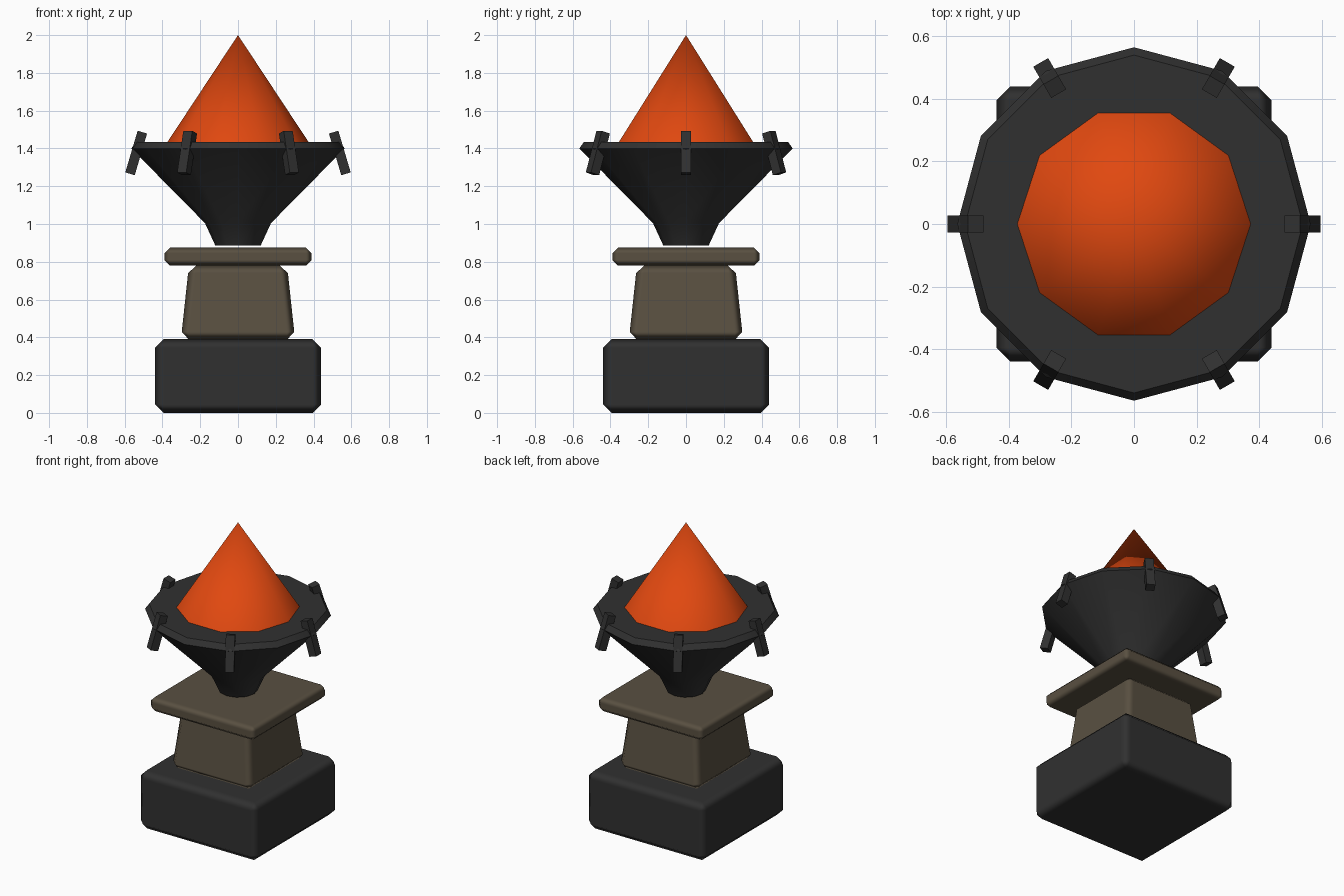
import bpy, bmesh, math
from mathutils import Matrix, Vector

cube = bpy.data.objects.get("Cube")
if cube:
    bpy.data.objects.remove(cube, do_unlink=True)


def material(name, rgb):
    mat = bpy.data.materials.new(name)
    mat.use_nodes = True
    color = (*rgb, 1)
    mat.diffuse_color = color
    mat.node_tree.nodes["Principled BSDF"].inputs["Base Color"].default_value = color
    return mat


iron = material("dark iron", (0.03, 0.03, 0.03))
stone = material("brown stone", (0.1, 0.08, 0.053))
flame_orange = material("flame orange", (0.75, 0.065, 0.005))


def add_object(name, bm, mat):
    bmesh.ops.recalc_face_normals(bm, faces=bm.faces)
    mesh = bpy.data.meshes.new(name)
    bm.to_mesh(mesh)
    bm.free()
    mesh.materials.append(mat)
    obj = bpy.data.objects.new(name, mesh)
    bpy.context.collection.objects.link(obj)
    return obj


def smooth(obj, angle):
    bpy.ops.object.select_all(action="DESELECT")
    obj.select_set(True)
    bpy.context.view_layer.objects.active = obj
    bpy.ops.object.shade_smooth_by_angle(angle=math.radians(angle))


def tapered_block(name, bottom, top, z0, z1, bevel, mat):
    """Square block with half widths bottom and top and chamfered edges."""
    bm = bmesh.new()
    bmesh.ops.create_cube(bm, size=2)
    for v in bm.verts:
        half, z = (top, z1) if v.co.z > 0 else (bottom, z0)
        v.co = Vector((v.co.x * half, v.co.y * half, z))
    for face in bm.faces:
        face.smooth = True
    obj = add_object(name, bm, mat)
    mod = obj.modifiers.new("chamfer", "BEVEL")
    mod.width = bevel
    mod.segments = 1
    mod.limit_method = "NONE"
    mod.harden_normals = True
    return obj


def lathe(name, profile, sides, mat, angle):
    """Revolve (radius, z) points; a zero radius closes to a tip."""
    bm = bmesh.new()
    rings = []
    for r, z in profile:
        count = sides if r > 0 else 1
        rings.append([bm.verts.new((r * math.cos(i * math.tau / sides),
                                    r * math.sin(i * math.tau / sides), z))
                      for i in range(count)])
    for low, high in zip(rings, rings[1:]):
        for i in range(sides):
            j = (i + 1) % sides
            if len(high) == 1:
                bm.faces.new((low[i], low[j], high[0]))
            else:
                bm.faces.new((low[i], low[j], high[j], high[i]))
    for ring in (rings[0], rings[-1]):
        if len(ring) > 1:
            bm.faces.new(ring)
    obj = add_object(name, bm, mat)
    smooth(obj, angle)
    return obj


# Stacked square pedestal
tapered_block("base", 0.44, 0.44, 0, 0.39, 0.045, iron)
tapered_block("pedestal", 0.302, 0.26, 0.39, 0.78, 0.04, stone)
tapered_block("pedestal_cap", 0.39, 0.39, 0.78, 0.875, 0.03, stone)

# Twelve-sided bowl with a flat top
lathe("bowl", [(0.12, 0.886), (0.175, 1.005), (0.565, 1.4), (0.54, 1.435)],
      12, iron, 40)

# Ten-sided flame cone
lathe("flame", [(0.375, 1.432), (0, 2)], 10, flame_orange, 40)

# Six prongs clipped over the rim, leaning inwards
for i in range(6):
    bm = bmesh.new()
    place = (Matrix.Rotation(i * math.tau / 6, 4, "Z")
             @ Matrix.Translation((0.539, 0, 1.376))
             @ Matrix.Rotation(math.radians(-16.5), 4, "Y")
             @ Matrix.Diagonal((0.052, 0.055, 0.23, 1)))
    bmesh.ops.create_cube(bm, size=1, matrix=place)
    add_object(f"rim_prong_{i + 1}", bm, iron)
